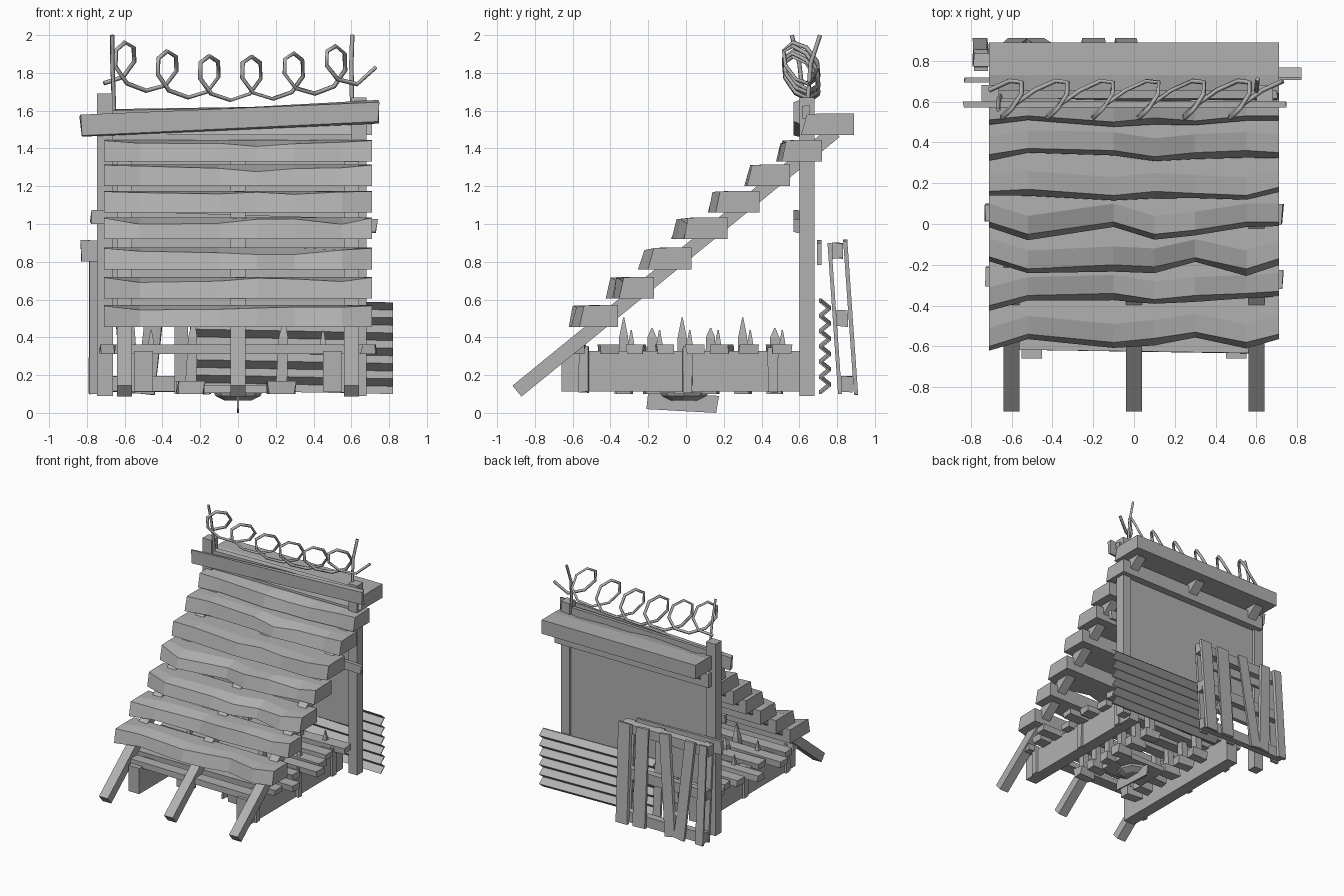
import bpy, bmesh, math, random
from mathutils import Vector

if "Cube" in bpy.data.objects:
    bpy.data.objects.remove(bpy.data.objects["Cube"])

random.seed(4)
grey = bpy.data.materials.new("weathered_grey")
grey.diffuse_color = (0.44, 0.44, 0.44, 1)
grey.use_nodes = True
grey.node_tree.nodes["Principled BSDF"].inputs["Base Color"].default_value = grey.diffuse_color


def mesh(name, verts, faces):
    me = bpy.data.meshes.new(name)
    me.from_pydata([tuple(v) for v in verts], [], faces)
    bm = bmesh.new()
    bm.from_mesh(me)
    bmesh.ops.recalc_face_normals(bm, faces=bm.faces)
    bm.to_mesh(me)
    bm.free()
    me.materials.append(grey)
    ob = bpy.data.objects.new(name, me)
    bpy.context.collection.objects.link(ob)
    return ob


def loft(name, rings):
    """Skin a list of equal-length closed rings and cap both ends."""
    n = len(rings[0])
    faces = [(i * n + j, i * n + (j + 1) % n, (i + 1) * n + (j + 1) % n, (i + 1) * n + j)
             for i in range(len(rings) - 1) for j in range(n)]
    faces += [tuple(range(n)), tuple((len(rings) - 1) * n + j for j in range(n))]
    return mesh(name, [v for r in rings for v in r], faces)


def beam(name, a, b, w, h, side=(1, 0, 0), jitter=0.0):
    """Rectangular timber from a to b; w is measured along side, h across it."""
    a, b = Vector(a), Vector(b)
    d = (b - a).normalized()
    s = Vector(side)
    s = (s - d * s.dot(d)).normalized()
    u = d.cross(s)
    rings = []
    for p in (a, b):
        rings.append([p + s * (i * w / 2 + random.uniform(-jitter, jitter))
                      + u * j * h / 2 + d * random.uniform(-jitter, jitter)
                      for i, j in ((-1, -1), (1, -1), (1, 1), (-1, 1))])
    return loft(name, rings)


def tube(name, pts, r):
    cu = bpy.data.curves.new(name, 'CURVE')
    cu.dimensions = '3D'
    cu.bevel_depth = r
    cu.bevel_resolution = 0
    cu.use_fill_caps = True
    sp = cu.splines.new('POLY')
    sp.points.add(len(pts) - 1)
    for p, c in zip(sp.points, pts):
        p.co = (*c, 1)
    cu.materials.append(grey)
    ob = bpy.data.objects.new(name, cu)
    bpy.context.collection.objects.link(ob)


# sloping stringers carrying the boards
for x in (-0.6, 0, 0.6):
    beam("stringer", (x, -0.895, 0.115), (x, 0.79, 1.49), 0.08, 0.075)

# stepped boards with ragged, chamfered front edges: (back y, bottom z, front top edge)
XS = (-0.71, -0.52, -0.1, 0.1, 0.3, 0.55, 0.71)
STEPS = [
    (-0.36, 0.455, (-0.60, -0.54, -0.58, -0.56, -0.53, -0.58, -0.54)),
    (-0.17, 0.605, (-0.40, -0.35, -0.34, -0.37, -0.35, -0.34, -0.33)),
    (0.03, 0.76, (-0.16, -0.22, -0.20, -0.21, -0.165, -0.22, -0.17)),
    (0.22, 0.92, (0.01, -0.05, 0.01, -0.05, -0.03, 0.01, 0.01)),
    (0.39, 1.06, (0.16, 0.17, 0.14, 0.16, 0.15, 0.14, 0.18)),
    (0.55, 1.20, (0.34, 0.37, 0.36, 0.33, 0.35, 0.36, 0.35)),
    (0.72, 1.33, (0.51, 0.53, 0.50, 0.52, 0.505, 0.53, 0.53)),
    (0.89, 1.47, (0.64, 0.64, 0.64, 0.64, 0.64, 0.64, 0.64)),
]
for back, z, front in STEPS:
    rings = []
    for i, (x, f) in enumerate(zip(XS, front)):
        dip = 0.0 if i in (0, 6) else random.uniform(0.0, 0.035)
        rings.append([(x, f - random.uniform(0.02, 0.035), z), (x, back, z),
                      (x, back, z + 0.115), (x, f + 0.09, z + 0.115), (x, f, z + 0.112 - dip)])
    loft("step_board", rings)

# rear wall: posts, solid panel open at the bottom, nailed cross planks
beam("left_post", (-0.705, 0.64, 0.09), (-0.705, 0.64, 1.69), 0.085, 0.08)
beam("right_post", (0.64, 0.64, 0.09), (0.64, 0.64, 1.67), 0.08, 0.08)
beam("wall_panel", (0, 0.64, 0.47), (0, 0.64, 1.50), 1.33, 0.035)
beam("top_plank", (-0.83, 0.585, 1.52), (0.745, 0.585, 1.595), 0.115, 0.03, (0, 0, 1), 0.008)
beam("upper_plank", (-0.66, 0.635, 1.57), (0.70, 0.635, 1.59), 0.07, 0.04, (0, 0, 1), 0.006)
beam("middle_plank", (-0.78, 0.585, 1.04), (0.735, 0.585, 0.99), 0.07, 0.03, (0, 0, 1), 0.006)
beam("rear_plank", (-0.83, 0.705, 0.86), (-0.05, 0.705, 0.84), 0.11, 0.025, (0, 0, 1), 0.006)

# base pallet: side beams with straps
for s in (-1, 1):
    beam("base_side_beam", (s * 0.5, -0.66, 0.22), (s * 0.5, 0.6, 0.22), 0.10, 0.215)
    for y in (-0.54, 0.01, 0.46):
        beam("beam_strap", (s * 0.555, y, 0.11), (s * 0.555, y, 0.35), 0.05, 0.025, (0, 1, 0), 0.005)
# cross slats
for i in range(8):
    y = -0.57 + i * 0.152
    e = 0.73 if i in (2, 4) else 0.62 + random.uniform(-0.02, 0.04)
    beam("base_slat", (-e, y + random.uniform(-0.02, 0.02), 0.337),
         (e, y + random.uniform(-0.02, 0.02), 0.337), 0.095, 0.05, (0, 1, 0), 0.008)
# sharpened stakes rising from low blocks
for i, y in enumerate((-0.33, -0.18, -0.02, 0.13, 0.30, 0.47)):
    for x in (-0.25, 0.23):
        h = 0.45 + 0.055 * (i in (0, 2, 4))
        rings = [[(x + dx + t, y + dy, z) for dx, dy in ((-r, -r), (r, -r), (r, r), (-r, r))]
                 for r, z, t in ((0.03, 0.14, 0), (0.024, 0.40, 0.01), (0.003, h, 0.015))]
        loft("stake", rings)
        beam("floor_block", (x - 0.07, y, 0.135), (x + 0.07, y, 0.135), 0.08, 0.07, (0, 1, 0), 0.01)
    x = (-0.46, 0.45)[i % 2]
    rings = [[(x + dx, y + 0.04 + dy, z) for dx, dy in ((-r, -r), (r, -r), (r, r), (-r, r))]
             for r, z in ((0.022, 0.33), (0.003, 0.44))]
    loft("small_spike", rings)
beam("floor_board", (-0.2, 0.0, 0.125), (0.2, 0.0, 0.125), 0.30, 0.04, (0, 1, 0), 0.01)

# shallow dish and thin fin beneath the floor
rings = [[(r * math.cos(k * math.pi / 4), r * math.sin(k * math.pi / 4) - 0.01, z) for k in range(8)]
         for r, z in ((0.13, 0.11), (0.12, 0.09), (0.07, 0.065))]
loft("under_dish", rings)
loft("under_fin", [[(x, -0.21, 0.02), (x, 0.16, 0.0), (x, 0.175, 0.09), (x, -0.20, 0.11)]
                   for x in (-0.006, 0.006)])

# corrugated sheet behind the wall
N = 12
zig = [(0.705 + 0.05 * (k % 2), 0.10 + 0.485 * k / N) for k in range(N + 1)]
prof = zig + [(y + 0.012, z) for y, z in reversed(zig)]
V = [(0.82, y, z) for y, z in prof] + [(-0.23, y, z + 0.02) for y, z in prof]
M = len(prof)
F = [(j, (j + 1) % M, M + (j + 1) % M, M + j) for j in range(M)]
F += [(b + k, b + k + 1, b + M - 2 - k, b + M - 1 - k) for b in (0, M) for k in range(N)]
mesh("corrugated_sheet", V, F)

# broken pallet leaning on the back: (bottom x, top x, width) of each board
lean = lambda z, off: 0.90 + off - 0.07 * (z - 0.1)
for xb, xt, w in ((-0.04, -0.03, 0.11), (-0.20, -0.19, 0.11), (-0.49, -0.40, 0.09),
                  (-0.57, -0.63, 0.09), (-0.75, -0.75, 0.07)):
    beam("pallet_board", (xb, lean(0.1, 0), 0.10), (xt, lean(0.91, 0), 0.91), w, 0.022, jitter=0.006)
for z in (0.15, 0.50, 0.86):
    y = lean(z, -0.045)
    beam("pallet_rail", (-0.785, y, z), (0.02, y, z), 0.08, 0.06, (0, 0, 1), 0.006)
for x in (-0.75, -0.30, -0.03):
    beam("pallet_front_board", (x, lean(0.1, -0.085), 0.10), (x, lean(0.9, -0.085), 0.90), 0.07, 0.02)

# barbed coil and its rods
tube("left_rod", [(-0.655, 0.63, 1.58), (-0.665, 0.60, 1.85), (-0.665, 0.56, 2.0)], 0.012)
tube("right_rod", [(0.605, 0.64, 1.58), (0.60, 0.66, 1.85), (0.605, 0.71, 2.0)], 0.012)
pts = []
loops, seg = 6, 8
for k in range(loops * seg + 1):
    t = 2 * math.pi * k / seg
    c = -0.71 + 1.34 * k / (loops * seg)
    sag = 0.09 * (1 - min(1, (c / 0.65) ** 2))
    pts.append((c + 0.105 * math.sin(t), 0.61 + 0.095 * math.sin(t + 0.5),
                1.86 - sag - 0.115 * math.cos(t)))
pts.append((0.73, 0.70, 1.83))
tube("wire_coil", pts, 0.012)
